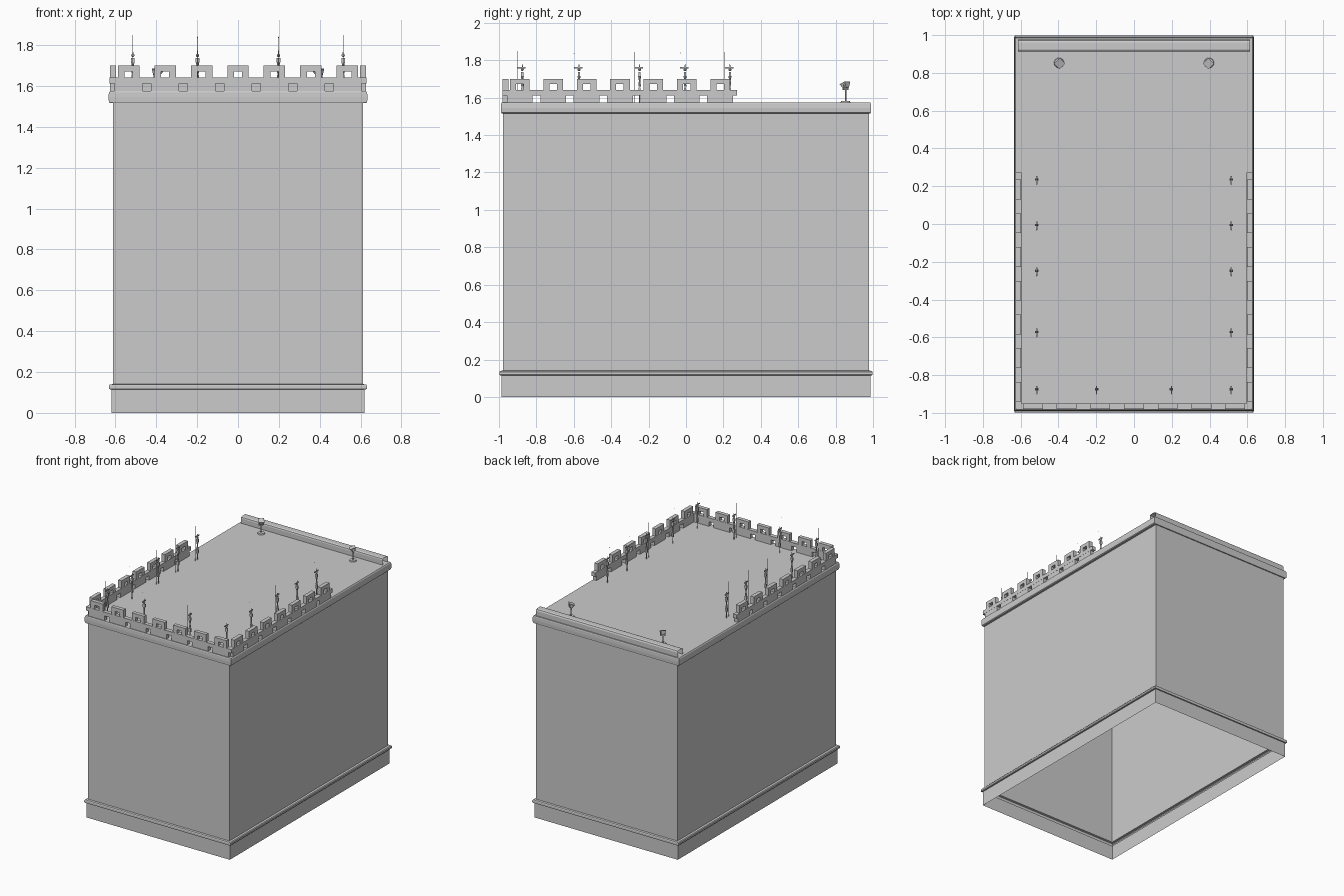
import bpy, bmesh
from math import pi, sin, cos
from mathutils import Matrix, Vector

if "Cube" in bpy.data.objects:
    bpy.data.objects.remove(bpy.data.objects["Cube"])


def finish(bm, name):
    bmesh.ops.recalc_face_normals(bm, faces=bm.faces)
    me = bpy.data.meshes.new(name)
    bm.to_mesh(me)
    bm.free()
    ob = bpy.data.objects.new(name, me)
    bpy.context.collection.objects.link(ob)
    return ob


def box(bm, x0, x1, y0, y1, z0, z1):
    m = Matrix.Translation(((x0 + x1) / 2, (y0 + y1) / 2, (z0 + z1) / 2))
    m = m @ Matrix.Diagonal((x1 - x0, y1 - y0, z1 - z0, 1))
    bmesh.ops.create_cube(bm, size=1, matrix=m)


def cyl(bm, x, y, z0, z1, r0, r1, n=8):
    bmesh.ops.create_cone(bm, cap_ends=True, segments=n, radius1=r0, radius2=r1,
                          depth=z1 - z0, matrix=Matrix.Translation((x, y, (z0 + z1) / 2)))


# Tower shell: one open-bottomed skin of stacked rectangles (offset from wall, z)
WX, WY, ROOF = 0.611, 0.978, 1.575
profile = [(0.009, 0), (0.009, 0.115), (0.018, 0.116), (0.021, 0.120), (0.021, 0.133),
           (0.016, 0.139), (0.0, 0.141), (0.0, 1.516), (0.015, 1.516), (0.021, 1.521),
           (0.023, 1.545), (0.021, 1.568), (0.016, ROOF)]
bm = bmesh.new()
prev = None
for off, z in profile:
    x, y = WX + off, WY + min(off, 0.019)
    if z > 1.5:
        y = WY + off * 0.5
    ring = [bm.verts.new((sx * x, sy * y, z)) for sx, sy in ((-1, -1), (1, -1), (1, 1), (-1, 1))]
    if prev:
        for i in range(4):
            j = (i + 1) % 4
            bm.faces.new((prev[i], prev[j], ring[j], ring[i]))
    prev = ring
bm.faces.new(prev)
finish(bm, "tower_shell")

# Back parapet: rounded rail with open ends
rail = [(0.977, ROOF), (0.977, 1.612), (0.972, 1.622), (0.962, 1.626),
        (0.925, 1.626), (0.915, 1.621), (0.912, 1.612), (0.912, ROOF)]
bm = bmesh.new()
a = [bm.verts.new((-0.613, y, z)) for y, z in rail]
b = [bm.verts.new((0.613, y, z)) for y, z in rail]
for i in range(len(rail) - 1):
    bm.faces.new((a[i], a[i + 1], b[i + 1], b[i]))
finish(bm, "back_parapet")


# Battlements: seven repeated units per wall, each a leg, a bar and a pierced merlon
def battlement(name, matrix):
    bm = bmesh.new()
    p, t = 0.1785, 0.015
    for i in range(7):
        c = (i - 3) * p
        box(bm, c - 0.069, c + 0.069, -t, t, ROOF, 1.612)
        box(bm, c - p / 2, c + p / 2, -t - 0.001, t + 0.001, 1.612, 1.642)
        box(bm, c - 0.0525, c - 0.02, -t, t, 1.642, 1.70)
        box(bm, c + 0.02, c + 0.0525, -t, t, 1.642, 1.70)
        box(bm, c - 0.02, c + 0.02, -t, t, 1.672, 1.70)
    bmesh.ops.transform(bm, matrix=matrix, verts=bm.verts)
    finish(bm, name)


battlement("front_battlement", Matrix.Translation((0, -0.965, 0)))
for s, n in ((-1, "left"), (1, "right")):
    battlement(n + "_battlement", Matrix.Translation((s * 0.612, -0.353, 0)) @ Matrix.Rotation(pi / 2, 4, 'Z'))


# Sentry: small stacked figure with a thin spear in front of it
def sentry(name, x, y):
    bm = bmesh.new()
    cyl(bm, x, y, ROOF, 1.63, 0.003, 0.003, 6)
    box(bm, x - 0.007, x + 0.007, y - 0.006, y + 0.006, 1.625, 1.655)
    cyl(bm, x, y, 1.66, 1.69, 0.007, 0.004)
    cyl(bm, x, y, 1.69, 1.715, 0.004, 0.008)
    box(bm, x - 0.009, x + 0.009, y - 0.006, y + 0.006, 1.715, 1.738)
    bmesh.ops.create_uvsphere(bm, u_segments=8, v_segments=6, radius=0.008,
                              matrix=Matrix.Translation((x, y, 1.75)))
    box(bm, x - 0.003, x + 0.003, y - 0.026, y + 0.018, 1.757, 1.765)
    cyl(bm, x, y, 1.757, 1.78, 0.004, 0.001, 6)
    cyl(bm, x, y - 0.027, ROOF, 1.84, 0.0012, 0.0012, 5)
    cyl(bm, x, y - 0.027, 1.835, 1.85, 0.002, 0.0002, 5)
    finish(bm, name)


for s, n in ((-1, "left"), (1, "right")):
    for i, y in enumerate((0.235, -0.005, -0.248, -0.572, -0.875)):
        sentry(f"{n}_sentry_{i + 1}", s * 0.515, y)
    sentry(n + "_front_sentry", s * 0.198, -0.875)

# Back lamp stands: disc foot, slim pole and an angled hood
for s, n in ((-1, "left"), (1, "right")):
    bm = bmesh.new()
    cyl(bm, 0, 0, ROOF, 1.583, 0.027, 0.024, 12)
    cyl(bm, 0, 0, 1.58, 1.65, 0.004, 0.004)
    box(bm, -0.018, 0.018, -0.004, 0.004, 1.64, 1.672)
    m = Matrix.Translation((0, 0, 1.665)) @ Matrix.Rotation(0.35, 4, 'X') @ Matrix.Rotation(pi / 4, 4, 'Z')
    bmesh.ops.create_cone(bm, cap_ends=True, segments=4, radius1=0.015, radius2=0.03, depth=0.03, matrix=m)
    bmesh.ops.transform(bm, verts=bm.verts, matrix=Matrix.Translation((s * 0.397, 0.853, 0))
                        @ Matrix.Rotation(-s * pi / 4, 4, 'Z'))
    finish(bm, n + "_lamp_stand")
